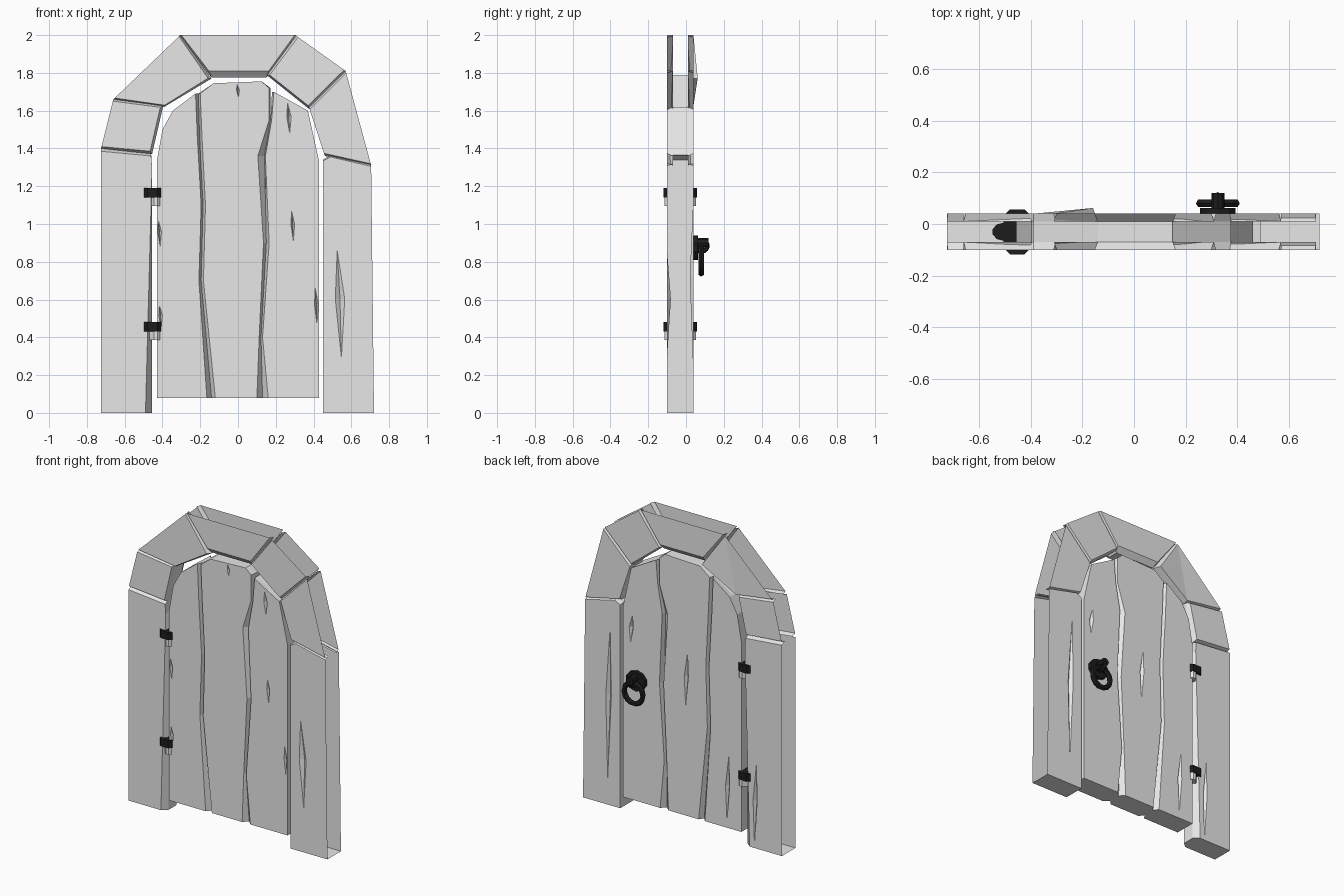
import bpy, bmesh
from math import pi
from mathutils import Matrix, Vector

cube = bpy.data.objects.get("Cube")
if cube:
    bpy.data.objects.remove(cube)

FRONT, BACK, BEVEL = -0.1, 0.04, 0.03


def material(name, value):
    m = bpy.data.materials.new(name)
    m.use_nodes = True
    color = (value, value, value, 1)
    m.diffuse_color = color
    m.node_tree.nodes["Principled BSDF"].inputs["Base Color"].default_value = color
    return m


GREY = material("pale grey", 0.8)
BLACK = material("iron black", 0.012)


def finish(name, bm, mat):
    bmesh.ops.recalc_face_normals(bm, faces=bm.faces)
    mesh = bpy.data.meshes.new(name)
    bm.to_mesh(mesh)
    bm.free()
    mesh.materials.append(mat)
    ob = bpy.data.objects.new(name, mesh)
    bpy.context.collection.objects.link(ob)
    return ob


def edge(bm, a, b):
    return bm.edges.get((a, b)) or bm.edges.new((a, b))


def sheet(bm, ring, y, inward, cuts):
    """Fill a flat face, with sunken splits in the wood."""
    loops = [ring]
    for x, low, high, width in cuts:
        mid = low + (high - low) * 0.55
        pts = [(x + width * 0.3, low), (x + width, mid),
               (x - width * 0.6, high), (x - width, mid)]
        hole = [bm.verts.new((px, y, pz)) for px, pz in pts]
        deep = bm.verts.new((x, y + inward * 0.02, mid))
        for a, b in zip(hole, hole[1:] + hole[:1]):
            bm.faces.new((a, b, deep))
        loops.append(hole)
    edges = [edge(bm, a, b) for lp in loops for a, b in zip(lp, lp[1:] + lp[:1])]
    bmesh.ops.triangle_fill(bm, use_beauty=True, edges=edges, normal=(0, -inward, 0))


def slab(name, face, core, modes=None, front_cuts=(), back_cuts=(), lift=None):
    """Slab with bevelled edges; modes: s solid, e bevel only, o open."""
    bm = bmesh.new()
    layers = [(face, FRONT), (core, FRONT + BEVEL), (core, BACK - BEVEL), (face, BACK)]
    rings = [[bm.verts.new((x, y, z)) for x, z in pts] for pts, y in layers]
    if lift is not None:
        rings[3][lift].co.y += 0.022
    n = len(face)
    for i in range(n):
        j, mode = (i + 1) % n, (modes or "s" * n)[i]
        for k in range(3):
            if mode == "s" or (mode == "e" and k != 1):
                bm.faces.new((rings[k][i], rings[k][j], rings[k + 1][j], rings[k + 1][i]))
    sheet(bm, rings[0], FRONT, 1, front_cuts)
    sheet(bm, rings[3], BACK, -1, back_cuts)
    loose = [v for v in bm.verts if not v.link_faces]
    bmesh.ops.delete(bm, geom=loose, context="VERTS")
    wires = [e for e in bm.edges if not e.link_faces]
    bmesh.ops.delete(bm, geom=wires, context="EDGES")
    return finish(name, bm, GREY)


def arch_stone(name, outer_a, outer_b, inner_b, inner_a, rise=0.0, lift=None):
    """Stone open on its outer side, with bevelled ends."""
    oa, ob, ib, ia = [Vector(p) for p in (outer_a, outer_b, inner_b, inner_a)]
    core = [oa, ob, ib, ia]
    t_out, t_in = 0.01 / (ob - oa).length, 0.015 / (ib - ia).length
    face = [oa.lerp(ob, t_out), ob.lerp(oa, t_out),
            ib.lerp(ia, t_in).lerp(ob, rise), ia.lerp(ib, t_in).lerp(oa, rise)]
    slab(name, face, core, "oese", lift=lift)


# Door frame posts
slab("right_post",
     [(-.725, 0), (-.725, 1.385), (-.46, 1.36), (-.455, 1.3), (-.49, 0)],
     [(-.725, 0), (-.725, 1.4), (-.46, 1.372), (-.455, 1.3), (-.455, 0)],
     "oesss", back_cuts=[(-.53, .02, .55, .015)])
slab("left_post",
     [(.72, 0), (.705, 1.305), (.49, 1.355), (.45, 1.335), (.45, 0)],
     [(.72, 0), (.705, 1.32), (.49, 1.365), (.45, 1.34), (.45, 0)],
     "oesss", front_cuts=[(.54, .29, .86, .025)], back_cuts=[(.535, .17, 1.17, .02)])

# Arch stones
arch_stone("right_lower_stone", (-.725, 1.4), (-.66, 1.66), (-.395, 1.63), (-.455, 1.37), .05)
arch_stone("right_upper_stone", (-.66, 1.66), (-.305, 2), (-.14, 1.77), (-.39, 1.62), .04, 2)
arch_stone("keystone", (-.31, 2), (.31, 2), (.15, 1.775), (-.14, 1.775), .15)
arch_stone("left_upper_stone", (.31, 1.995), (.57, 1.81), (.375, 1.61), (.15, 1.79), .04)
arch_stone("left_lower_stone", (.57, 1.81), (.705, 1.31), (.46, 1.36), (.375, 1.62))

# Door planks
slab("right_plank",
     [(-.43, .08), (-.165, .08), (-.207, .7), (-.195, 1.1), (-.215, 1.45),
      (-.225, 1.69), (-.345, 1.6), (-.4, 1.5), (-.43, 1.33)],
     [(-.43, .08), (-.14, .08), (-.195, .7), (-.185, 1.1), (-.203, 1.45),
      (-.21, 1.69), (-.345, 1.6), (-.4, 1.5), (-.43, 1.33)],
     front_cuts=[(-.41, .45, .57, .01), (-.415, .88, 1.02, .01)],
     back_cuts=[(-.33, .12, .55, .015)])
slab("middle_plank",
     [(-.12, .08), (.1, .08), (.112, .4), (.135, .9), (.105, 1.36), (.165, 1.55),
      (.165, 1.72), (.125, 1.755), (-.13, 1.745), (-.2, 1.69), (-.19, 1.45),
      (-.172, 1.1), (-.183, .7)],
     [(-.14, .08), (.13, .08), (.122, .4), (.15, .9), (.14, 1.36), (.172, 1.55),
      (.172, 1.72), (.125, 1.755), (-.13, 1.745), (-.21, 1.69), (-.203, 1.45),
      (-.185, 1.1), (-.195, .7)],
     front_cuts=[(0, 1.67, 1.74, .008)], back_cuts=[(-.03, .8, 1.15, .015)])
slab("left_plank",
     [(.16, .08), (.43, .08), (.43, 1.33), (.37, 1.6), (.28, 1.65), (.19, 1.7),
      (.178, 1.55), (.145, 1.36), (.165, .9), (.13, .4)],
     [(.13, .08), (.43, .08), (.43, 1.33), (.37, 1.6), (.28, 1.65), (.18, 1.7),
      (.172, 1.55), (.14, 1.36), (.15, .9), (.122, .4)],
     front_cuts=[(.29, .91, 1.07, .01), (.27, 1.48, 1.64, .012), (.415, .47, .66, .01)],
     back_cuts=[(.37, 1.11, 1.29, .015)])


def drum(name, center, rx, ry, depth, sides, mat, turn=0.0):
    bm = bmesh.new()
    bmesh.ops.create_cone(bm, cap_ends=True, segments=sides, radius1=1, radius2=1, depth=depth)
    bm.transform(Matrix.Translation(center) @ Matrix.Rotation(turn, 4, "X")
                 @ Matrix.Diagonal((rx, ry, 1, 1)))
    return finish(name, bm, mat)


def ring(name, center, major, minor, rotation):
    bpy.ops.mesh.primitive_torus_add(location=center, rotation=rotation, major_radius=major,
                                     minor_radius=minor, major_segments=14, minor_segments=6)
    ob = bpy.context.object
    ob.name = name
    ob.data.materials.append(BLACK)


def band(name, x0, x1, y0, y1, z0, z1, mat):
    """Rounded hinge knuckle passing through the gap."""
    c = 0.025
    pts = [(x0 + c, y0), (x1 - c, y0), (x1, y0 + c), (x1, y1 - c),
           (x1 - c, y1), (x0 + c, y1), (x0, y1 - c), (x0, y0 + c)]
    bm = bmesh.new()
    low, high = [[bm.verts.new((x, y, z)) for x, y in pts] for z in (z0, z1)]
    bm.faces.new(low)
    bm.faces.new(high)
    for i in range(8):
        j = (i + 1) % 8
        bm.faces.new((low[i], low[j], high[j], high[i]))
    finish(name, bm, mat)


# Hinges
for label, z in (("upper", 1.14), ("lower", .43)):
    band(label + "_hinge", -.505, -.4, -.118, .057, z, z + .05, BLACK)
    band(label + "_hinge_socket", -.47, -.4, -.113, .053, z - .045, z, GREY)
    drum(label + "_hinge_pin", (-.505, -.03, z + .025), .045, .035, .05, 10, BLACK)

# Ring handle on the back
drum("handle_plate", (.325, .05, .875), .072, .065, .025, 10, BLACK, pi / 2)
ring("handle_loop", (.325, .083, .885), .03, .012, (0, pi / 2, 0))
drum("handle_knob", (.325, .09, .9), .025, .025, .06, 8, BLACK, pi / 2)
ring("handle_ring", (.325, .08, .805), .068, .017, (pi / 2, 0, 0))
